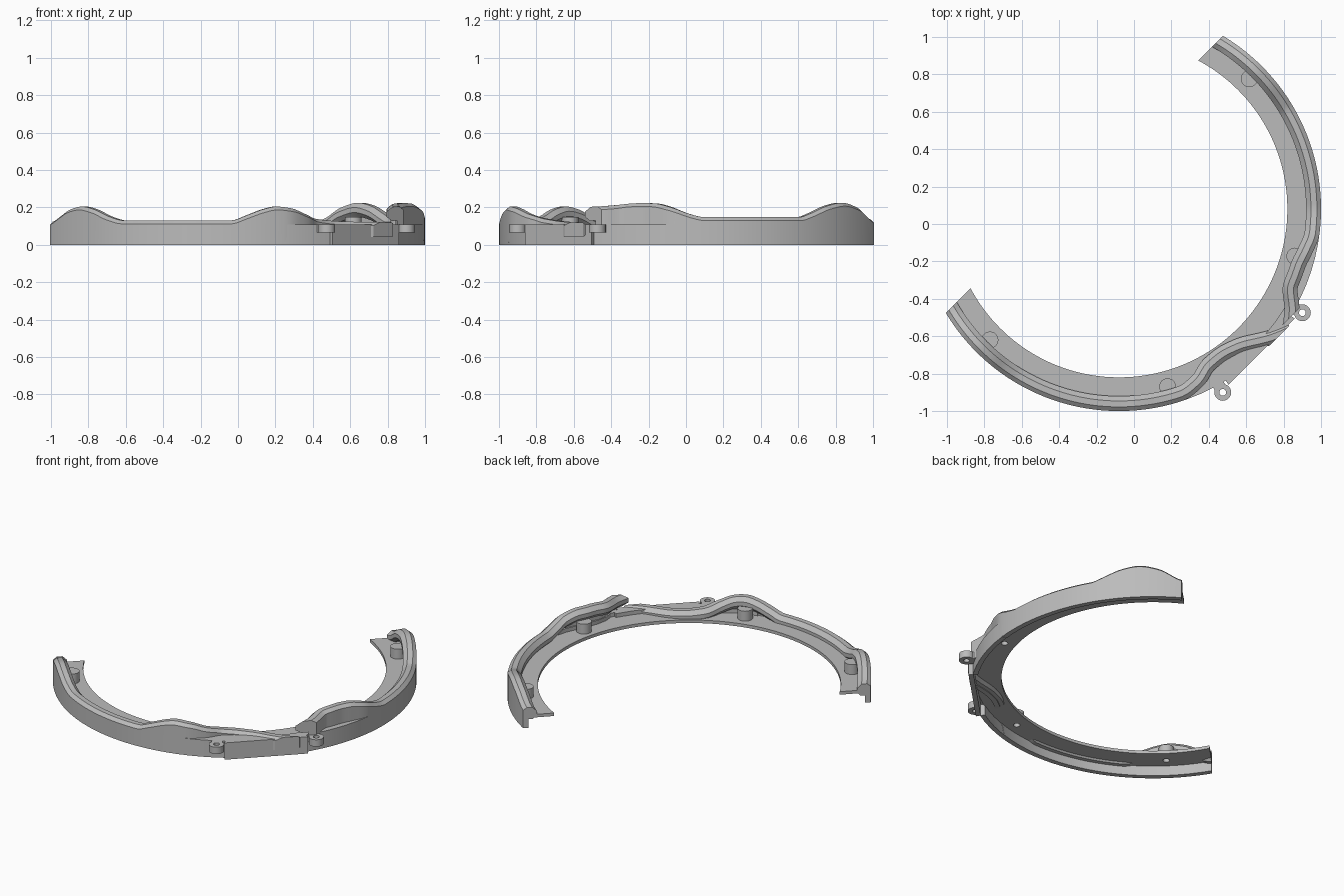
import bpy, bmesh
from math import sin, cos, radians, sqrt
from mathutils import Vector

if "Cube" in bpy.data.objects:
    bpy.data.objects.remove(bpy.data.objects["Cube"])

CENTRE = Vector((-0.08, 0.08))
R_OUT, R_RAIL, R_IN = 1.08, 1.04, 0.90
FLANGE_LOW, FLANGE_TOP, DECK_TOP = 0.065, 0.085, 0.11
OPEN_CUT = -0.53      # x - y on the open end faces

grey = bpy.data.materials.new("plain grey")
grey.use_nodes = True
grey.diffuse_color = (0.5, 0.5, 0.5, 1)
grey.node_tree.nodes["Principled BSDF"].inputs["Base Color"].default_value = (0.5, 0.5, 0.5, 1)


def polar(t, r, c=CENTRE):
    return Vector((c.x + r * cos(radians(t)), c.y + r * sin(radians(t))))


def steps(a, b, size=2.0):
    n = max(1, round((b - a) / size))
    return [a + (b - a) * i / n for i in range(n + 1)]


def monotone(points, t):
    """Smooth curve through (angle, value) points without overshoot."""
    n = len(points)
    d = [(points[i + 1][1] - points[i][1]) / (points[i + 1][0] - points[i][0]) for i in range(n - 1)]

    def slope(i):
        if i in (0, n - 1):
            return d[min(i, n - 2)]
        a, b = d[i - 1], d[i]
        return 0 if a * b <= 0 else 2 * a * b / (a + b)

    i = max(k for k in range(n - 1) if k == 0 or points[k][0] <= t)
    h = points[i + 1][0] - points[i][0]
    s = (t - points[i][0]) / h
    return (points[i][1] * (1 + 2 * s) * (1 - s) ** 2 + slope(i) * h * s * (1 - s) ** 2
            + points[i + 1][1] * s * s * (3 - 2 * s) + slope(i + 1) * h * s * s * (s - 1))


def sweep(name, sections, loop=False, cuts=()):
    """Join closed cross-sections into a solid, then trim it on diagonal planes."""
    bm = bmesh.new()
    rows = [[bm.verts.new(p) for p in sec] for sec in sections]
    n = len(rows[0])
    pairs = list(zip(rows, rows[1:])) + ([(rows[-1], rows[0])] if loop else [])
    for a, b in pairs:
        for j in range(n):
            k = (j + 1) % n
            bm.faces.new((a[j], a[k], b[k], b[j]))
    if not loop:
        bm.faces.new(rows[0])
        bm.faces.new(rows[-1])
    for level, side in cuts:
        bmesh.ops.bisect_plane(bm, geom=bm.verts[:] + bm.edges[:] + bm.faces[:],
                               plane_co=(level, 0, 0), plane_no=(side, -side, 0), clear_outer=True)
        bmesh.ops.holes_fill(bm, edges=[e for e in bm.edges if e.is_boundary], sides=0)
    bmesh.ops.recalc_face_normals(bm, faces=bm.faces[:])
    me = bpy.data.meshes.new(name)
    bm.to_mesh(me)
    bm.free()
    me.materials.append(grey)
    ob = bpy.data.objects.new(name, me)
    bpy.context.collection.objects.link(ob)
    return ob


def band(name, angles, r_in, r_out, z0, z1, c=CENTRE, **kw):
    """Flat-topped band between two radius rules."""
    secs = []
    for t in angles:
        a, b = polar(t, r_in(t), c), polar(t, r_out(t), c)
        secs.append([(*a, z0), (*b, z0), (*b, z1), (*a, z1)])
    return sweep(name, secs, **kw)


# Plan and height of each rail: (angle, value)
front_plan = [(-155, R_RAIL), (-72, R_RAIL), (-65.4, 1.01), (-60, 0.96), (-55, 0.95),
              (-49.4, 0.968), (-39.3, 1.073), (-35, 1.12)]
front_height = [(-155, 0.115), (-149, 0.125), (-144.8, 0.155), (-140.3, 0.19), (-135.4, 0.205),
                (-130.8, 0.19), (-125, 0.15), (-120, 0.13), (-87.8, 0.13), (-82.8, 0.16),
                (-78.3, 0.19), (-74.4, 0.205), (-69.8, 0.195), (-65, 0.165), (-60, 0.14),
                (-49, 0.125), (-35, 0.12)]
side_plan = [(-37, 1.13), (-30.7, 1.075), (-23.5, 1.003), (-18, 1.003), (-12.5, 1.02),
             (-7, R_RAIL), (65, R_RAIL)]
side_height = [(-37, 0.2), (-31, 0.205), (-18.5, 0.223), (-14, 0.222), (-9.4, 0.205), (-3.3, 0.165),
               (1, 0.148), (30, 0.148), (33.2, 0.165), (40.1, 0.21), (45.4, 0.225), (52, 0.2),
               (59, 0.135), (65, 0.12)]


def rail(name, plan, height, leaves, cuts):
    """Eight-sided bead on top of a thin wall."""
    angles = steps(plan[0][0], plan[-1][0], 1.25)
    pts = [polar(t, monotone(plan, t)) for t in angles]
    secs = []
    for i, (t, p) in enumerate(zip(angles, pts)):
        tan = (pts[min(i + 1, len(pts) - 1)] - pts[max(i - 1, 0)]).normalized()
        out = Vector((tan.y, -tan.x))
        h = monotone(height, t)
        low = min(FLANGE_LOW, h - 0.08) if leaves(t) else 0
        shape = [(0.04, low), (0.04, h - 0.018), (0.018, h), (-0.014, h), (-0.04, h - 0.025),
                 (-0.04, h - 0.052), (-0.018, h - 0.075), (0.008, h - 0.075), (0.008, low)]
        secs.append([(*(p + out * o), z) for o, z in shape])
    return sweep(name, secs, cuts=cuts)


rail("front_rail", front_plan, front_height, lambda t: t > -72, [(OPEN_CUT, -1), (1.375, 1)])
rail("side_rail", side_plan, side_height, lambda t: t < -7, [(OPEN_CUT, -1), (1.335, 1)])

# Inner flange
flange = band("flange", steps(-155, 65), lambda t: R_IN, lambda t: 1.055, FLANGE_LOW, FLANGE_TOP,
              cuts=[(OPEN_CUT, -1)])


# Flat joint face that bridges the two rails
def outer(t):
    return 1.078 / cos(radians(t + 45)) if abs(t + 45) < 13.1 else R_OUT


def deck_inner(t):
    if t < -41:
        return monotone(front_plan, t)
    return monotone(side_plan, t) if t > -30 else 1.03


joint_angles = [-78, -74, -70, -66, -62, -58.11, -58.09, -54, -50, -45, -41.01, -40.99, -36,
                -31.91, -31.89, -30.01, -29.99, -26, -22, -18, -14, -10, -6]
band("joint_skirt", joint_angles, lambda t: outer(t) - 0.03, outer, 0, DECK_TOP)
band("joint_deck", joint_angles, deck_inner, outer, FLANGE_TOP - 0.01, DECK_TOP)

# Fixing tabs with eyelets
for label, t in (("front", -60.5), ("side", -29.5)):
    band(label + "_tab", steps(0, 345, 15), lambda a: 0.018, lambda a: 0.045,
         FLANGE_LOW, DECK_TOP, c=polar(t, 1.126), loop=True)
    band(label + "_tab_link", steps(t - 1.7, t + 1.7), lambda a: 1.06, lambda a: 1.104,
         FLANGE_LOW, DECK_TOP)


# Screw bosses with blind holes from below
def cylinder(name, c, r, z0, z1):
    secs = [[(*polar(a, r, c), z) for a in steps(0, 345, 15)] for z in (z0, z1)]
    return sweep(name, secs)


for label, t, r in (("back", 45, 0.985), ("side", -15, 0.973), ("front", -74.7, 0.985), ("end", -134.6, 0.983)):
    c = polar(t, r)
    boss = cylinder(label + "_boss", c, 0.045, FLANGE_LOW + 0.005, 0.15)
    cutter = cylinder("hole_cutter", c, 0.02, 0.03, 0.125)
    for ob in (flange, boss):
        mod = ob.modifiers.new("hole", "BOOLEAN")
        mod.operation, mod.object, mod.solver = "DIFFERENCE", cutter, "EXACT"
        bpy.context.view_layer.objects.active = ob
        bpy.ops.object.modifier_apply(modifier=mod.name)
    bpy.data.objects.remove(cutter)

# Smooth the curved faces, keep creases sharp
for ob in bpy.context.collection.objects:
    if ob.type == "MESH":
        ob.select_set(True)
        bpy.context.view_layer.objects.active = ob
bpy.ops.object.shade_smooth_by_angle(angle=radians(25))
